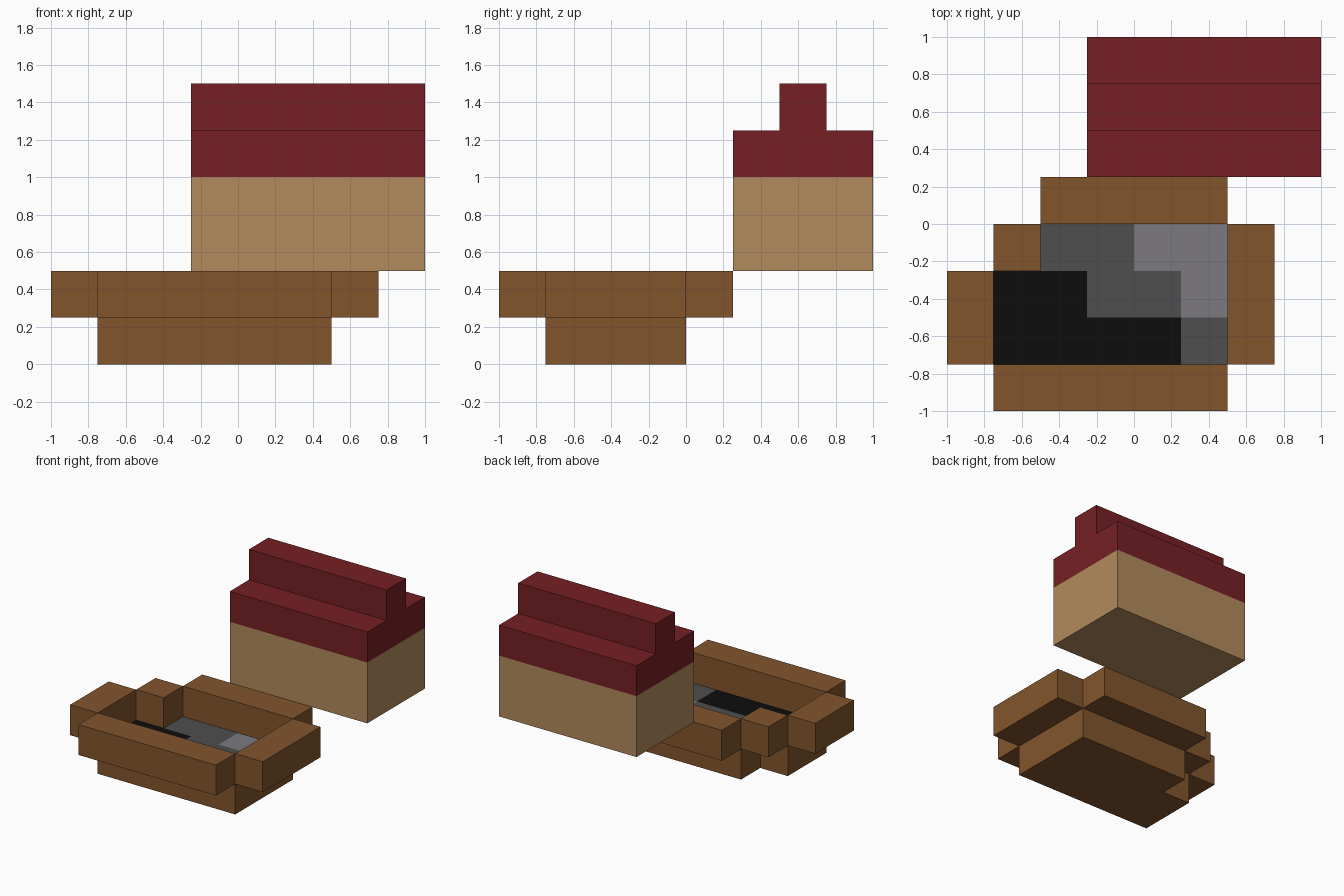
import bpy
import bmesh

if "Cube" in bpy.data.objects:
    bpy.data.objects.remove(bpy.data.objects["Cube"])

U = 0.25  # grid step of the blocky model


def linear(c):
    c /= 255
    return c / 12.92 if c <= 0.04045 else ((c + 0.055) / 1.055) ** 2.4


def material(name, r, g, b):
    m = bpy.data.materials.new(name)
    m.diffuse_color = (linear(r), linear(g), linear(b), 1)
    m.use_nodes = True
    m.node_tree.nodes["Principled BSDF"].inputs["Base Color"].default_value = m.diffuse_color
    return m


brown = material("brown_wood", 130, 85, 44)
tan = material("tan_wall", 178, 139, 93)
red = material("red_roof", 118, 32, 36)
black = material("black", 13, 13, 13)
dark_grey = material("dark_grey", 78, 78, 78)
light_grey = material("light_grey", 124, 122, 128)


def block(x0, x1, y0, y1, z0, z1):
    """Grid cells filling a box (bounds in grid steps)."""
    return {(x, y, z) for x in range(x0, x1) for y in range(y0, y1) for z in range(z0, z1)}


def build(name, cells, mats, rule=lambda cell, d: 0):
    """Outer skin of a set of cells; rule(cell, direction) picks the material."""
    bm = bmesh.new()
    verts = {}
    for c in sorted(cells):
        for axis in range(3):
            for s in (0, 1):
                d = [0, 0, 0]
                d[axis] = 2 * s - 1
                if tuple(c[i] + d[i] for i in range(3)) in cells:
                    continue
                a, b = (axis + 1) % 3, (axis + 2) % 3
                ring = []
                for u, v in ((0, 0), (1, 0), (1, 1), (0, 1)):
                    p = list(c)
                    p[axis] += s
                    p[a] += u
                    p[b] += v
                    p = tuple(p)
                    if p not in verts:
                        verts[p] = bm.verts.new([k * U for k in p])
                    ring.append(verts[p])
                f = bm.faces.new(ring if s else ring[::-1])
                f.material_index = rule(c, d)
    # merge flat areas of one colour
    bmesh.ops.dissolve_limit(bm, angle_limit=0.01, verts=bm.verts[:], edges=bm.edges[:],
                             delimit={'MATERIAL'})
    me = bpy.data.meshes.new(name)
    bm.to_mesh(me)
    bm.free()
    for m in mats:
        me.materials.append(m)
    ob = bpy.data.objects.new(name, me)
    bpy.context.collection.objects.link(ob)


# Base slab with one notched corner; its top is the patterned floor
dark_area = block(-3, -1, -2, -1, 0, 1) | block(-3, 1, -3, -2, 0, 1)
light_area = block(0, 2, -1, 0, 0, 1) | block(1, 2, -2, -1, 0, 1)


def floor_rule(c, d):
    if d[2] != 1:
        return 0
    return 1 if c in dark_area else 3 if c in light_area else 2


build("base", block(-3, 2, -3, 0, 0, 1) - block(-3, -2, -1, 0, 0, 1),
      [brown, black, dark_grey, light_grey], floor_rule)

# Raised rim around the floor
for name, bounds in {
    "rim_front": (-3, 2, -4, -3),
    "rim_back": (-2, 2, 0, 1),
    "rim_left": (-4, -3, -3, -1),
    "rim_right": (2, 3, -3, 0),
    "rim_corner": (-3, -2, -1, 0),
}.items():
    build(name, block(*bounds, 1, 2), [brown])

# House: tan walls, red stepped roof from height 1 upwards
build("house", block(-1, 4, 1, 4, 2, 5) | block(-1, 4, 2, 3, 5, 6),
      [tan, red], lambda c, d: int(c[2] >= 4))
